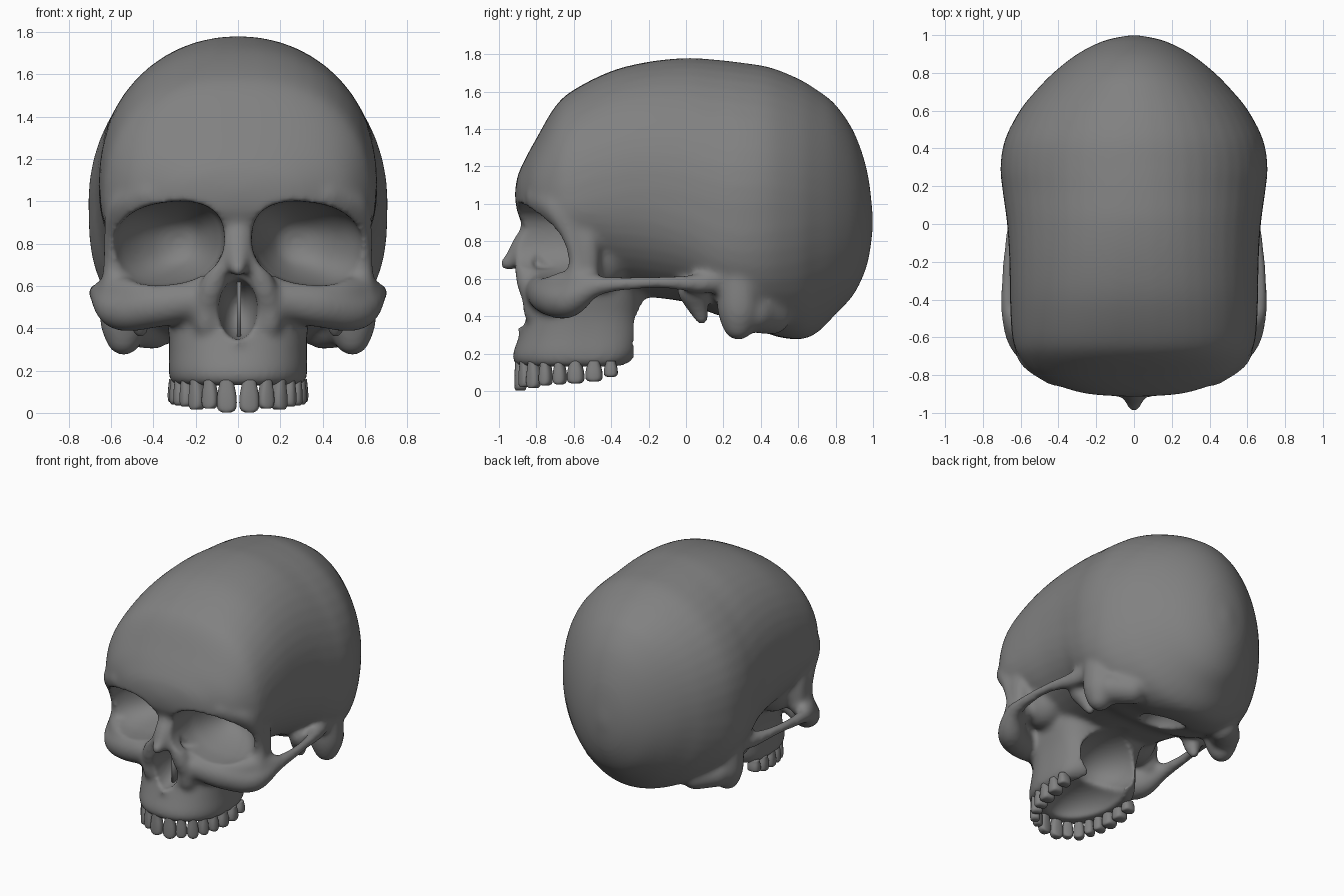
import bpy, bmesh, math
from mathutils import Matrix, Vector

if "Cube" in bpy.data.objects:
    bpy.data.objects.remove(bpy.data.objects["Cube"])

bone = bpy.data.materials.new("dark_grey_bone")
bone.diffuse_color = (.22, .22, .22, 1)
bone.use_nodes = True
bone.node_tree.nodes["Principled BSDF"].inputs["Base Color"].default_value = bone.diffuse_color


def spline(rows, n):
    """Smooth Catmull-Rom interpolation through rows of any width."""
    out = []
    for i in range(len(rows) - 1):
        a, b, c, d = (rows[min(max(i + k, 0), len(rows) - 1)] for k in (-1, 0, 1, 2))
        for j in range(n):
            t = j / n
            out.append([0.5 * (2*q + (r-p)*t + (2*p-5*q+4*r-s)*t*t + (3*q-p-3*r+s)*t**3)
                        for p, q, r, s in zip(a, b, c, d)])
    return out + [list(rows[-1])]


def oval(w, up, down, p_up=1, p_down=1, n=48):
    """Superellipse with separate upper and lower halves."""
    pts = []
    for i in range(n):
        c, s = math.cos(2*math.pi*i/n), math.sin(2*math.pi*i/n)
        p, h = (p_up, up) if s >= 0 else (p_down, down)
        pts.append((w*math.copysign(abs(c)**p, c), h*math.copysign(abs(s)**p, s)))
    return pts


def loft(bm, rings):
    vs = [[bm.verts.new(p) for p in r] for r in rings]
    n = len(vs[0])
    for a, b in zip(vs, vs[1:]):
        for i in range(n):
            bm.faces.new((a[i], a[(i+1) % n], b[(i+1) % n], b[i]))
    bm.faces.new(vs[0])
    bm.faces.new(vs[-1])


def blob(bm, c, r, both=False):
    for s in ((1, -1) if both else (1,)):
        m = Matrix.Translation((s*c[0], c[1], c[2])) @ Matrix.Diagonal((*r, 1))
        bmesh.ops.create_uvsphere(bm, u_segments=32, v_segments=20, radius=1, matrix=m)


def stroke(bm, pts, both=True):
    """Clay-like stroke: balls along a path of (x, y, z, radius)."""
    for s in ((1, -1) if both else (1,)):
        for x, y, z, r in spline(pts, 9):
            bmesh.ops.create_icosphere(bm, subdivisions=3, radius=r,
                                       matrix=Matrix.Translation((s*x, y, z)))


def finish(bm, name):
    bmesh.ops.recalc_face_normals(bm, faces=bm.faces[:])
    me = bpy.data.meshes.new(name)
    bm.to_mesh(me)
    bm.free()
    me.materials.append(bone)
    for p in me.polygons:
        p.use_smooth = True
    ob = bpy.data.objects.new(name, me)
    bpy.context.collection.objects.link(ob)
    return ob


def clay(ob, voxel, smooth):
    m = ob.modifiers.new("fuse", 'REMESH')
    m.mode, m.voxel_size, m.use_smooth_shade = 'VOXEL', voxel, True
    m = ob.modifiers.new("soften", 'SMOOTH')
    m.factor, m.iterations = 0.5, smooth


bm = bmesh.new()

# braincase: sections along y (y, top, bottom, half width, widest height, lower squareness)
case = [(-.915, 1.06, 1.04, .02, 1.05, 1), (-.9, 1.15, .95, .24, 1.05, .9),
        (-.86, 1.24, .88, .39, 1.03, .9), (-.8, 1.35, .8, .52, 1.02, .9),
        (-.7, 1.52, .7, .61, 1.0, .9), (-.6, 1.61, .62, .645, 1.0, .95),
        (-.4, 1.71, .53, .657, 1.05, .92), (-.2, 1.76, .5, .66, 1.08, .85),
        (0, 1.78, .475, .672, 1.06, .75), (.15, 1.772, .41, .692, 1.02, .68),
        (.3, 1.755, .365, .707, 1.0, .67), (.45, 1.73, .3, .682, 1.0, .76),
        (.6, 1.67, .275, .605, .98, .9), (.7, 1.61, .31, .525, .97, 1),
        (.8, 1.53, .41, .428, .95, 1), (.9, 1.38, .52, .3, .93, 1),
        (.97, 1.17, .68, .16, .92, 1), (1.0, .93, .87, .02, .9, 1)]
rings = []
for y, top, bot, w, mid, p in spline(case, 5):
    pu = 1 - .15*min(1, max(0, (.2 - y)/.8))
    rings.append([(u, y, mid + v) for u, v in oval(max(w, .01), top-mid, mid-bot, pu, p)])
loft(bm, rings)

# upper jaw: sections along z (z, front, back, half width)
jaw = [(.13, -.89, -.33, .29), (.15, -.92, -.29, .318), (.2, -.925, -.25, .328),
       (.3, -.89, -.235, .325), (.4, -.86, -.235, .33), (.5, -.865, -.22, .35),
       (.58, -.87, -.2, .36), (.65, -.84, -.25, .33)]
loft(bm, [[(u, -.57 + v, z) for u, v in oval(w, b+.57, -.57-f, .6, .92)]
          for z, f, b, w in spline(jaw, 4)])

# nose bridge, spine, side walls and the core between the sockets
stroke(bm, [(0, -.79, 1.0, .1), (0, -.815, .86, .072), (0, -.865, .77, .072),
            (0, -.915, .705, .055), (0, -.968, .678, .034)], both=False)
stroke(bm, [(.04, -.83, .82, .05), (.085, -.865, .69, .05), (.125, -.85, .59, .06),
            (.15, -.815, .5, .065), (.15, -.81, .42, .06)])
blob(bm, (0, -.86, .335), (.03, .045, .03))
blob(bm, (0, -.6, .72), (.16, .22, .2))
# cheekbone and arch
stroke(bm, [(.22, -.77, .53, .09), (.4, -.72, .505, .105), (.56, -.63, .485, .095),
            (.648, -.49, .555, .055), (.667, -.3, .575, .038), (.65, -.1, .58, .037),
            (.6, .08, .575, .055), (.56, .2, .6, .07)])
stroke(bm, [(.28, -.74, .55, .09), (.46, -.69, .555, .08), (.58, -.58, .575, .075),
            (.645, -.48, .575, .05)])
# outer eye rim, brow end and back wall of the socket
stroke(bm, [(.575, -.6, .52, .085), (.585, -.575, .68, .055), (.58, -.615, .83, .055),
            (.54, -.7, .98, .075), (.42, -.8, 1.03, .06)])
stroke(bm, [(.56, -.53, .6, .07), (.56, -.53, .8, .07), (.51, -.6, .95, .09)])
blob(bm, (.39, -.48, .73), (.16, .18, .2), True)
# ear bone bump and small spike in front of it
stroke(bm, [(.53, .28, .6, .12), (.535, .285, .45, .12), (.54, .28, .355, .085)])
stroke(bm, [(.5, .36, .42, .11), (.4, .46, .4, .1)])
stroke(bm, [(.5, .03, .54, .08), (.47, .06, .46, .06), (.46, .085, .385, .036)])
skull = finish(bm, "skull")

# cutters: eye sockets, nose opening, palate, throat and spinal opening
bm = bmesh.new()
socket = [(-1.15, .325, .265, .197), (-.75, .33, .262, .195), (-.62, .335, .24, .18),
          (-.5, .315, .175, .14), (-.42, .29, .1, .09), (-.39, .28, .03, .03)]
for s in (1, -1):
    loft(bm, [[(s*(cx + u), y, .8 + v - .1*u) for u, v in oval(w, h, h, .84, .84)]
              for y, cx, w, h in spline(socket, 4)])
blob(bm, (0, -.88, .49), (.093, .25, .145))
blob(bm, (0, -.5, .1), (.22, .34, .18))
blob(bm, (0, -.22, .31), (.24, .32, .2))
blob(bm, (0, .3, .37), (.15, .17, .13))
cutter = finish(bm, "opening_cutter")
clay(cutter, .015, 2)
cutter.hide_render = True
cutter.display_type = 'WIRE'

clay(skull, .017, 7)
cut = skull.modifiers.new("openings", 'BOOLEAN')
cut.operation, cut.object = 'DIFFERENCE', cutter
clay(skull, .014, 6)

# thin wall inside the nose
bm = bmesh.new()
bmesh.ops.create_cube(bm, size=1, matrix=Matrix.Translation((.005, -.7, .48)) @
                      Matrix.Diagonal((.02, .16, .28, 1)))
finish(bm, "nose_septum")

# teeth: (x, y, half width, half depth, tip height)
teeth = [(.053, -.885, .047, .032, .003), (.133, -.862, .038, .03, .02),
         (.195, -.815, .038, .034, .015), (.235, -.75, .034, .04, .03),
         (.26, -.675, .036, .045, .035), (.276, -.59, .046, .048, .04),
         (.284, -.492, .046, .048, .05), (.284, -.402, .037, .045, .075)]
shape = [(0, .66), (.2, .78), (.5, .97), (.8, 1), (.94, .82), (1, .45)]
for i, (x, y, w, d, tip) in enumerate(teeth):
    a, b = teeth[max(i-1, 0)], teeth[min(i+1, 7)]
    ang = math.atan2(b[1]-a[1], b[0]-a[0]) if i else .12
    for s, side in ((1, "right"), (-1, "left")):
        bm = bmesh.new()
        loft(bm, [[(s*(x + u*k*math.cos(ang) - v*math.sin(ang)*(.6+.4*k)),
                    y + u*k*math.sin(ang) + v*math.cos(ang)*(.6+.4*k), .16 + (tip-.16)*t)
                   for u, v in oval(w, d, d, .75, .75, 20)] for t, k in spline(shape, 3)])
        finish(bm, f"tooth_{side}_{i + 1}")
